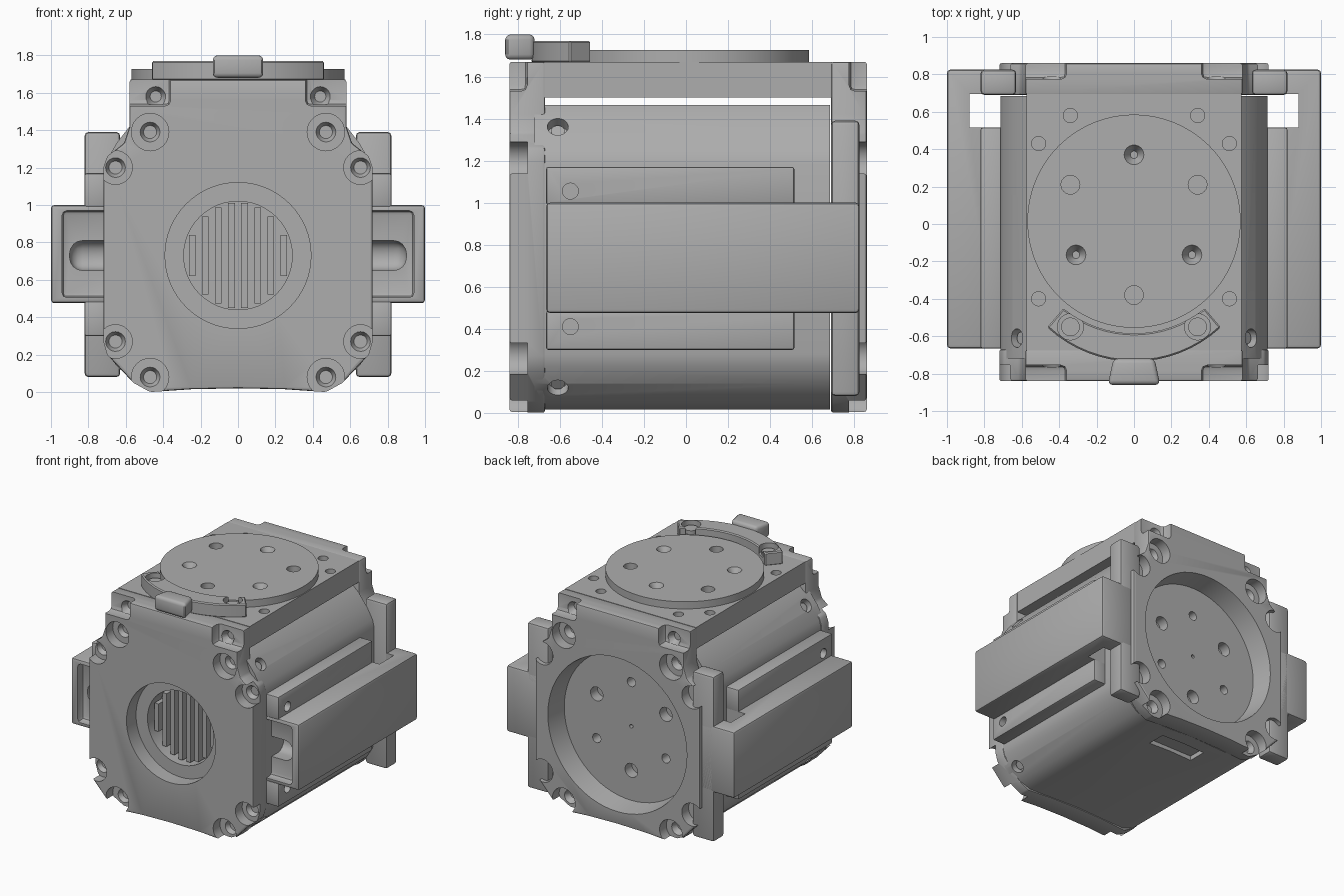
import bpy, bmesh, math
from mathutils import Matrix, Vector

cube = bpy.data.objects.get("Cube")
if cube:
    bpy.data.objects.remove(cube)

grey = bpy.data.materials.new("machined_grey")
grey.use_nodes = True
TONE = (0.42, 0.42, 0.42, 1)
grey.diffuse_color = TONE
grey.node_tree.nodes["Principled BSDF"].inputs["Base Color"].default_value = TONE
AXIS_Z = 0.73  # height of the bore axis


def make(name, bm):
    bmesh.ops.recalc_face_normals(bm, faces=bm.faces)
    me = bpy.data.meshes.new(name)
    bm.to_mesh(me)
    bm.free()
    ob = bpy.data.objects.new(name, me)
    bpy.context.collection.objects.link(ob)
    me.materials.append(grey)
    return ob


def box(name, x, y, z):
    bm = bmesh.new()
    bmesh.ops.create_cube(bm, size=1)
    for v in bm.verts:
        v.co = [(r[0] + r[1]) / 2 + c * (r[1] - r[0]) for r, c in zip((x, y, z), v.co)]
    return make(name, bm)


def rod(name, start, end, r, r_end=None, sides=32):
    a, b = Vector(start), Vector(end)
    bm = bmesh.new()
    turn = (b - a).to_track_quat("Z", "Y").to_matrix().to_4x4()
    bmesh.ops.create_cone(bm, cap_ends=True, segments=sides, radius1=r,
                          radius2=r if r_end is None else r_end, depth=(b - a).length,
                          matrix=Matrix.Translation((a + b) / 2) @ turn)
    return make(name, bm)


def prism(name, points, lo, hi, along="Y"):
    bm = bmesh.new()
    place = (lambda p, d: (p[0], d, p[1])) if along == "Y" else (lambda p, d: (p[0], p[1], d))
    face = bm.faces.new([bm.verts.new(place(p, lo)) for p in points])
    side = bmesh.ops.extrude_face_region(bm, geom=[face])["geom"]
    shift = Vector((0, hi - lo, 0)) if along == "Y" else Vector((0, 0, hi - lo))
    bmesh.ops.translate(bm, vec=shift, verts=[g for g in side if isinstance(g, bmesh.types.BMVert)])
    return make(name, bm)


def mirrored(half):
    return half + [(-x, z) for x, z in reversed(half) if x > 0]


def bake(ob):
    dg = bpy.context.evaluated_depsgraph_get()
    me = bpy.data.meshes.new_from_object(ob.evaluated_get(dg))
    ob.modifiers.clear()
    ob.data = me


def bevel(ob, width, segments=2):
    m = ob.modifiers.new("bevel", "BEVEL")
    m.width, m.segments, m.limit_method = width, segments, "ANGLE"
    bake(ob)


def cut(ob, *cutters):
    for c in cutters:
        m = ob.modifiers.new("cut", "BOOLEAN")
        m.operation, m.solver, m.object = "DIFFERENCE", "EXACT", c
        bake(ob)
        bpy.data.objects.remove(c)


# End housings with corner bolt pockets
END = mirrored([(0, 0.02), (0.25, 0.015), (0.47, 0), (0.56, 0.05), (0.7, 0.2), (0.72, 0.27),
                (0.72, 1.2), (0.7, 1.26), (0.61, 1.33), (0.58, 1.42), (0.58, 1.67)])
BOLTS = [(0.44, 1.58, 0), (0.47, 1.39, 0.1), (0.655, 1.2, 0.09), (0.655, 0.27, 0.09), (0.47, 0.08, 0.1)]


def housing(name, face, inner, way):
    ob = prism(name, END, min(face, inner), max(face, inner))
    bevel(ob, 0.012)
    floor, out = face - way * 0.085, face + way * 0.05
    for s in (1, -1):
        corner = box("cutter", sorted((s * 0.36, s * 0.8)), sorted((floor, out)), (1.53, 1.8))
        bevel(corner, 0.03)
        cut(ob, corner)
        for x, z, r in BOLTS:
            if r:
                cut(ob, rod("cutter", (s * x, out, z), (s * x, floor, z), r))
            cut(ob, rod("cutter", (s * x, floor + way * 0.01, z),
                        (s * x, floor - way * 0.045, z), 0.058, 0.03, 20))
    return ob


front = housing("front_housing", -0.84, -0.67, -1)
cut(front, rod("cutter", (0, -0.9, AXIS_Z), (0, -0.6, AXIS_Z), 0.39, sides=64))
rear = housing("rear_housing", 0.86, 0.69, 1)
cut(rear, rod("cutter", (0, 0.861, AXIS_Z), (0, 0.66, AXIS_Z), 0.61, 0.58, sides=64))

# Barrel between the housings, with bore, rear bolt circle and bottom pocket
BARREL = mirrored([(0, 0.03), (0.45, 0.015), (0.55, 0.05), (0.65, 0.14), (0.7, 0.22), (0.715, 0.28),
                   (0.715, 1.18), (0.7, 1.24), (0.65, 1.33), (0.58, 1.42), (0.53, 1.465)])
barrel = prism("barrel", BARREL, -0.72, 0.685)
cut(barrel, rod("cutter", (0, -0.8, AXIS_Z), (0, -0.58, AXIS_Z), 0.29, sides=48),
    rod("cutter", (0, 0.8, AXIS_Z), (0, 0.62, AXIS_Z), 0.015, sides=12),
    box("cutter", (-0.2, 0.2), (0.42, 0.57), (-0.1, 0.06)))
for i in range(6):
    a = math.radians(30 + 60 * i)
    x, z = 0.35 * math.cos(a), AXIS_Z + 0.35 * math.sin(a)
    cut(barrel, rod("cutter", (x, 0.8, z), (x, 0.6, z), 0.036 if i % 2 else 0.055, sides=24))
for s in (1, -1):
    for z, up in ((1.36, 1), (0.12, -1)):
        spot, aim = Vector((s * 0.625, -0.61, z)), Vector((s * 0.7, 0, up * 0.6))
        cut(barrel, rod("cutter", spot + aim * 0.08, spot - aim * 0.06, 0.05, sides=24))
        rod("side_screw", spot - aim * 0.07, spot - aim * 0.03, 0.033, sides=16)

# Vertical cooling bars inside the front bore
for i in range(8):
    x = -0.245 + 0.07 * i
    h = math.sqrt(0.285 ** 2 - max(abs(x - 0.018), abs(x + 0.018)) ** 2)
    box("bore_bar", (x - 0.018, x + 0.018), (-0.67, -0.57), (AXIS_Z - h, AXIS_Z + h))

# Top plate and turntable
plate = box("top_plate", (-0.575, 0.575), (-0.675, 0.695), (1.5, 1.67))
for s in (1, -1):
    for x, y in ((0.34, 0.58), (0.51, 0.43), (0.51, -0.4)):
        cut(plate, rod("cutter", (s * x, y, 1.75), (s * x, y, 1.58), 0.038, sides=20))
disc = rod("turntable", (0, 0.015, 1.66), (0, 0.015, 1.727), 0.57, sides=96)
for x, y in ((0, 0.37), (0.31, -0.165), (-0.31, -0.165)):
    cut(disc, rod("cutter", (x, y, 1.74), (x, y, 1.67), 0.06, 0.02, 24))
for x, y in ((0.34, 0.21), (-0.34, 0.21), (0, -0.38)):
    cut(disc, rod("cutter", (x, y, 1.74), (x, y, 1.68), 0.05, sides=24))


# Curved bracket with pointer tab
def arc(radius, cy, half, n=16):
    return [(radius * math.sin(t), cy - radius * math.cos(t))
            for t in (math.radians(half * (2 * i / n - 1)) for i in range(n + 1))]


bracket = prism("curved_bracket", arc(0.6, 0.015, 39) + arc(0.68, -0.055, 43)[::-1], 1.665, 1.77, "Z")
bevel(bracket, 0.008, 1)
for s in (1, -1):
    cut(bracket, rod("cutter", (s * 0.34, -0.55, 1.8), (s * 0.34, -0.55, 1.71), 0.07, sides=24))
    rod("bracket_screw", (s * 0.34, -0.55, 1.68), (s * 0.34, -0.55, 1.74), 0.05, sides=24)
tab = prism("pointer_tab", [(-0.14, -0.86), (0.14, -0.86), (0.11, -0.72), (-0.11, -0.72)], 1.68, 1.8, "Z")
bevel(tab, 0.025, 3)

# Side rails, steps and rear brackets
for s, side in ((1, "left"), (-1, "right")):
    def span(a, b):
        return sorted((s * a, s * b))

    rail = box(side + "_rail", span(0.7, 1.0), (-0.665, 0.825), (0.475, 1.0))
    bevel(rail, 0.018)
    slot = box("cutter", span(0.6, 0.9), (-0.75, -0.45), (0.65, 0.81))
    bevel(slot, 0.07, 4)
    recess = box("cutter", span(0.65, 0.94), (-0.75, -0.6), (0.505, 0.97))
    bevel(recess, 0.025)
    cut(rail, recess, slot, box("cutter", span(0.6, 0.88), (0.515, 0.695), (0.4, 1.1)))
    for level, low, high, hole in (("upper", 0.99, 1.17, 1.055), ("lower", 0.3, 0.485, 0.41)):
        step = box(side + "_" + level + "_step", span(0.69, 0.82), (-0.665, 0.515), (low, high))
        bevel(step, 0.01)
        cut(step, rod("cutter", (s * 0.9, -0.55, hole), (s * 0.75, -0.55, hole), 0.038, sides=20))
    bracket_bar = box(side + "_rear_bracket", span(0.63, 0.82), (0.69, 0.825), (0.08, 1.39))
    bevel(bracket_bar, 0.02)

# Smooth the curved faces and keep the edges crisp
bpy.ops.object.select_all(action="DESELECT")
for ob in bpy.context.collection.objects:
    if ob.type == "MESH" and grey.name in ob.data.materials:
        ob.select_set(True)
        bpy.context.view_layer.objects.active = ob
bpy.ops.object.shade_smooth_by_angle(angle=math.radians(30))
